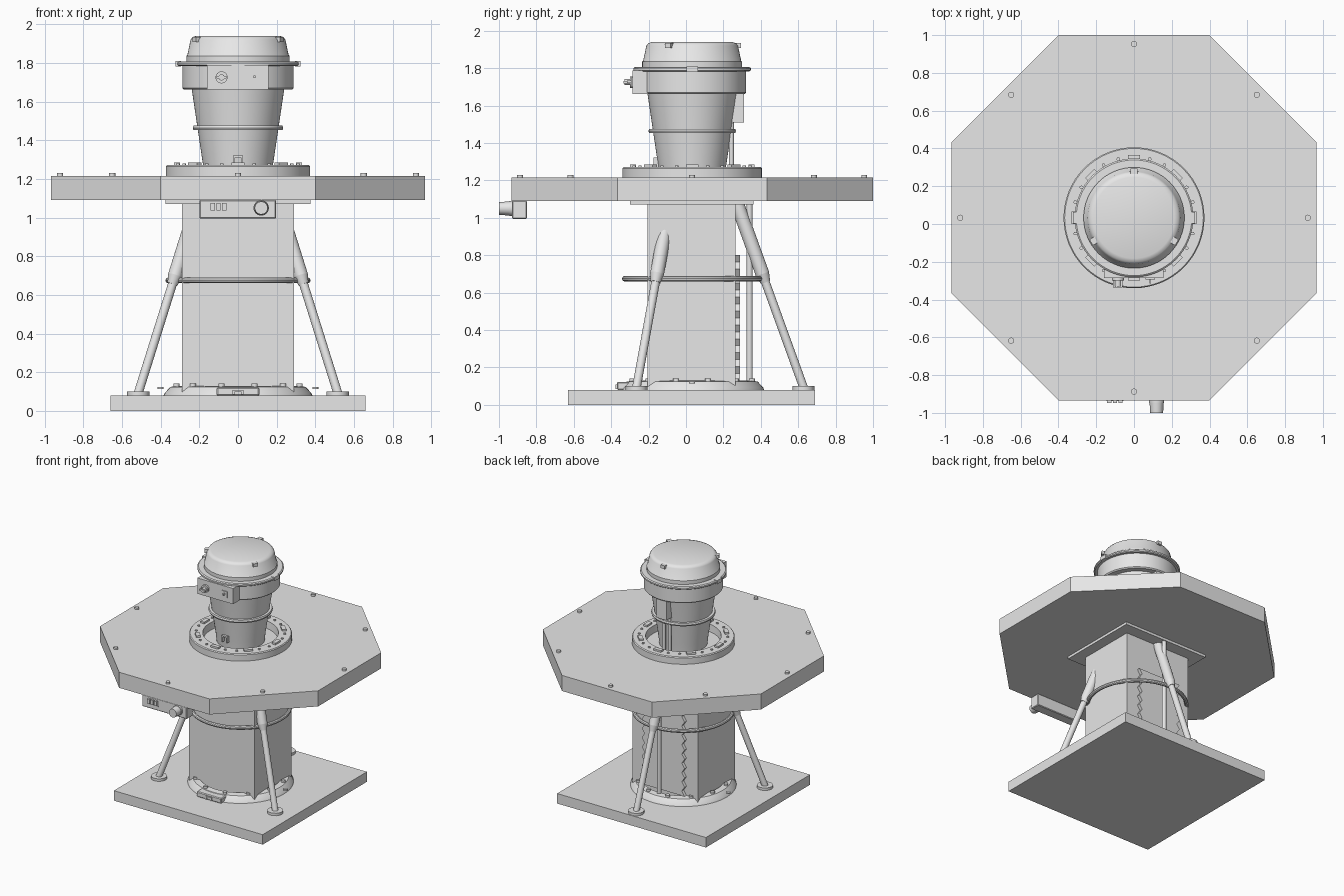
import bpy, bmesh
from math import sin, cos, pi, radians
from mathutils import Vector, Matrix

cube = bpy.data.objects.get("Cube")
if cube:
    bpy.data.objects.remove(cube, do_unlink=True)

grey = bpy.data.materials.new("light grey")
grey.use_nodes = True
grey.diffuse_color = (0.8, 0.8, 0.8, 1)
grey.node_tree.nodes["Principled BSDF"].inputs["Base Color"].default_value = (0.8, 0.8, 0.8, 1)

CY = 0.033  # depth of the central axis


def finish(bm, name, smooth=False):
    bmesh.ops.recalc_face_normals(bm, faces=bm.faces)
    mesh = bpy.data.meshes.new(name)
    bm.to_mesh(mesh)
    bm.free()
    mesh.materials.append(grey)
    ob = bpy.data.objects.new(name, mesh)
    bpy.context.collection.objects.link(ob)
    if smooth:
        bpy.ops.object.select_all(action='DESELECT')
        ob.select_set(True)
        bpy.context.view_layer.objects.active = ob
        bpy.ops.object.shade_smooth_by_angle(angle=radians(35))
    return ob


def box(name, x, y, z, turn=0, bevel=0):
    """Box from (min, max) ranges, optionally turned about the central axis."""
    bm = bmesh.new()
    bmesh.ops.create_cube(bm, size=1)
    size = Vector((x[1] - x[0], y[1] - y[0], z[1] - z[0]))
    mid = Vector((sum(x) / 2, sum(y) / 2, sum(z) / 2))
    bm.transform(Matrix.Translation(mid) @ Matrix.Diagonal(size).to_4x4())
    if bevel:
        bmesh.ops.bevel(bm, geom=bm.edges[:], offset=bevel, segments=1, affect='EDGES')
    if turn:
        axis = Matrix.Translation((0, CY, 0))
        bm.transform(axis @ Matrix.Rotation(turn, 4, 'Z') @ axis.inverted())
    return finish(bm, name)


def rod(name, a, b, r1, r2=None, sides=24):
    """Cylinder or cone from point a to point b."""
    a, b = Vector(a), Vector(b)
    bm = bmesh.new()
    bmesh.ops.create_cone(bm, cap_ends=True, segments=sides, radius1=r1,
                          radius2=r1 if r2 is None else r2, depth=(b - a).length)
    rot = (b - a).to_track_quat('Z', 'Y').to_matrix().to_4x4()
    bm.transform(Matrix.Translation((a + b) / 2) @ rot)
    return finish(bm, name, True)


def lathe(name, profile, closed=False, sides=64):
    """Spin (radius, height) points round the central axis."""
    bm = bmesh.new()
    rings = []
    for r, z in profile:
        rings.append([bm.verts.new((r * cos(2 * pi * i / sides), CY + r * sin(2 * pi * i / sides), z))
                      for i in range(sides)])
    pairs = list(zip(rings, rings[1:]))
    if closed:
        pairs.append((rings[-1], rings[0]))
    else:
        bm.faces.new(rings[0])
        bm.faces.new(rings[-1])
    for low, high in pairs:
        for i in range(sides):
            j = (i + 1) % sides
            bm.faces.new((low[i], low[j], high[j], high[i]))
    return finish(bm, name, True)


def prism(name, outline, push):
    """Extrude a flat outline along a vector."""
    bm = bmesh.new()
    face = bm.faces.new([bm.verts.new(p) for p in outline])
    top = bmesh.ops.extrude_face_region(bm, geom=[face])["geom"]
    bmesh.ops.translate(bm, vec=push, verts=[v for v in top if isinstance(v, bmesh.types.BMVert)])
    return finish(bm, name)


def polar(r, deg, z):
    return (r * cos(radians(deg)), CY + r * sin(radians(deg)), z)


def bolt(name, r, deg, z0, z1, size):
    rod(name, polar(r, deg, z0), polar(r, deg, z1), size, sides=16)


# Base slab and square column
box("base_slab", (-0.66, 0.66), (-0.63, 0.69), (0, 0.08))
box("column", (-0.29, 0.29), (-0.205, 0.265), (0.08, 1.08))
box("column_top_plate", (-0.375, 0.375), (-0.3, 0.36), (1.07, 1.09))

# Lower flange with bolts and a front latch plate
lathe("lower_flange", [(0.385, 0.08), (0.38, 0.092), (0.35, 0.125), (0.305, 0.13), (0.3, 0.08)], True)
for k in range(12):
    bolt("lower_flange_bolt", 0.33, 15 + 30 * k, 0.125, 0.142, 0.016)
for deg in (0, 180):
    bolt("outer_flange_bolt", 0.4, deg, 0.115, 0.125, 0.016)
box("latch_plate", (-0.11, 0.11), (-0.37, -0.29), (0.08, 0.122), bevel=0.006)
for s in (-1, 1):
    box("latch_post", (0.022 * s - 0.006, 0.022 * s + 0.006), (-0.378, -0.368), (0.085, 0.108))
box("latch_bar", (-0.028, 0.028), (-0.378, -0.368), (0.1, 0.11))

# Toothed panel on the back of the column
teeth = 9
right_edge = [(0.19 - 0.025 * (i % 2), 0.262, 0.13 + 0.67 * i / (2 * teeth)) for i in range(2 * teeth + 1)]
left_edge = [(-x, y, z) for x, y, z in reversed(right_edge)]
prism("toothed_panel", right_edge + left_edge, (0, 0.027, 0))
rod("back_conduit", (0, 0.34, 0.08), (0, 0.34, 1.08), 0.016)

# Three bracing struts joined by a ring
for deg in (90, 210, 330):
    def along(z):
        return polar(0.24 + (1.075 - z) * 0.362, deg, z)
    bolt("strut_foot", 0.595, deg, 0.08, 0.1, 0.058)
    rod("strut_pole", along(0.09), along(0.75), 0.023)
    rod("strut_sleeve_end", along(0.655), along(0.7), 0.026, 0.037)
    rod("strut_sleeve", along(0.7), along(1.075), 0.037)
lathe("brace_ring", [(0.36 + 0.015 * cos(pi * i / 5), 0.675 + 0.015 * sin(pi * i / 5))
                     for i in range(10)], True)

# Octagonal table with corner bolts
octagon = [(a, b) for a, b in ((0.4, 0.967), (0.967, 0.4))]
octagon += [(x, -y) for x, y in reversed(octagon)]
octagon += [(-x, y) for x, y in reversed(octagon)]
prism("table", [(x, CY + y, 1.09) for x, y in octagon], (0, 0, 0.125))
for k in range(8):
    bolt("table_bolt", 0.92, 45 * k, 1.21, 1.23, 0.016)

# Control box under the front edge
box("control_box", (-0.2, 0.197), (-0.93, -0.85), (0.995, 1.091), bevel=0.005)
box("button_panel", (-0.146, -0.056), (-0.936, -0.928), (1.026, 1.036))
for k in range(3):
    x = -0.142 + 0.03 * k
    box("push_button", (x, x + 0.022), (-0.947, -0.928), (1.038, 1.075))
rod("control_dial", (0.12, -0.945, 1.05), (0.12, -0.928, 1.05), 0.04)
rod("control_knob", (0.12, -1.0, 1.05), (0.12, -0.94, 1.05), 0.034, 0.038, 12)

# Upper flange, open in the middle
lathe("upper_flange", [(0.373, 1.214), (0.373, 1.265), (0.367, 1.272), (0.275, 1.272), (0.27, 1.214)], True)
for k in range(8):
    box("flange_block", (-0.033, 0.033), (CY + 0.3, CY + 0.332), (1.27, 1.286), turn=pi / 4 * k + 0.0001)
    for off in (15, 30):
        bolt("flange_bolt", 0.322, 45 * k + off, 1.27, 1.28, 0.009)

# Tapered neck with a band
lathe("neck", [(0.175, 1.214), (0.182, 1.28), (0.24, 1.67)])
lathe("neck_band", [(0.2, 1.453), (0.23, 1.453), (0.234, 1.464), (0.23, 1.476), (0.2, 1.476)], True)
for s in (-1, 1):
    box("neck_bracket_post", (0.02 * s - 0.005, 0.02 * s + 0.005), (-0.175, -0.14), (1.27, 1.322))
box("neck_bracket_bar", (-0.025, 0.025), (-0.175, -0.14), (1.312, 1.322))

# Drum, rim and lid
lathe("drum", [(0.28, 1.662), (0.288, 1.67), (0.288, 1.79), (0.25, 1.8)])
lathe("drum_rim", [(0.25, 1.783), (0.306, 1.783), (0.314, 1.789), (0.314, 1.8), (0.306, 1.806), (0.25, 1.806)], True)
for s in (-1, 1):
    box("rim_tab", (0.308 * s - 0.014, 0.308 * s + 0.014), (CY - 0.03, CY + 0.03), (1.78, 1.81))
lathe("lid", [(0.267, 1.8), (0.267, 1.835), (0.262, 1.84), (0.245, 1.92), (0.235, 1.933), (0.215, 1.94)])
for deg in (0, 120, 240):
    box("lid_clip", (-0.018, 0.018), (CY + 0.225, CY + 0.262), (1.908, 1.934), turn=radians(deg))

# Front panel on the drum with knob and switch
box("drum_panel", (-0.16, 0.157), (-0.287, -0.2), (1.662, 1.788))
rod("drum_dial", (-0.085, -0.3, 1.725), (-0.085, -0.28, 1.725), 0.031)
rod("drum_knob_stem", (-0.085, -0.33, 1.725), (-0.085, -0.29, 1.725), 0.016)
box("drum_knob_grip", (-0.11, -0.06), (-0.335, -0.3), (1.718, 1.732))
box("switch_plate", (0.062, 0.11), (-0.294, -0.28), (1.7, 1.75))
box("switch_lever", (0.081, 0.091), (-0.315, -0.29), (1.722, 1.735))

# Junction box and conduits behind the neck
box("junction_box", (-0.045, 0.045), (0.235, 0.31), (1.51, 1.67))
for x in (-0.025, 0.025):
    rod("neck_conduit", (x, 0.243, 1.214), (x, 0.243, 1.52), 0.013, sides=16)
